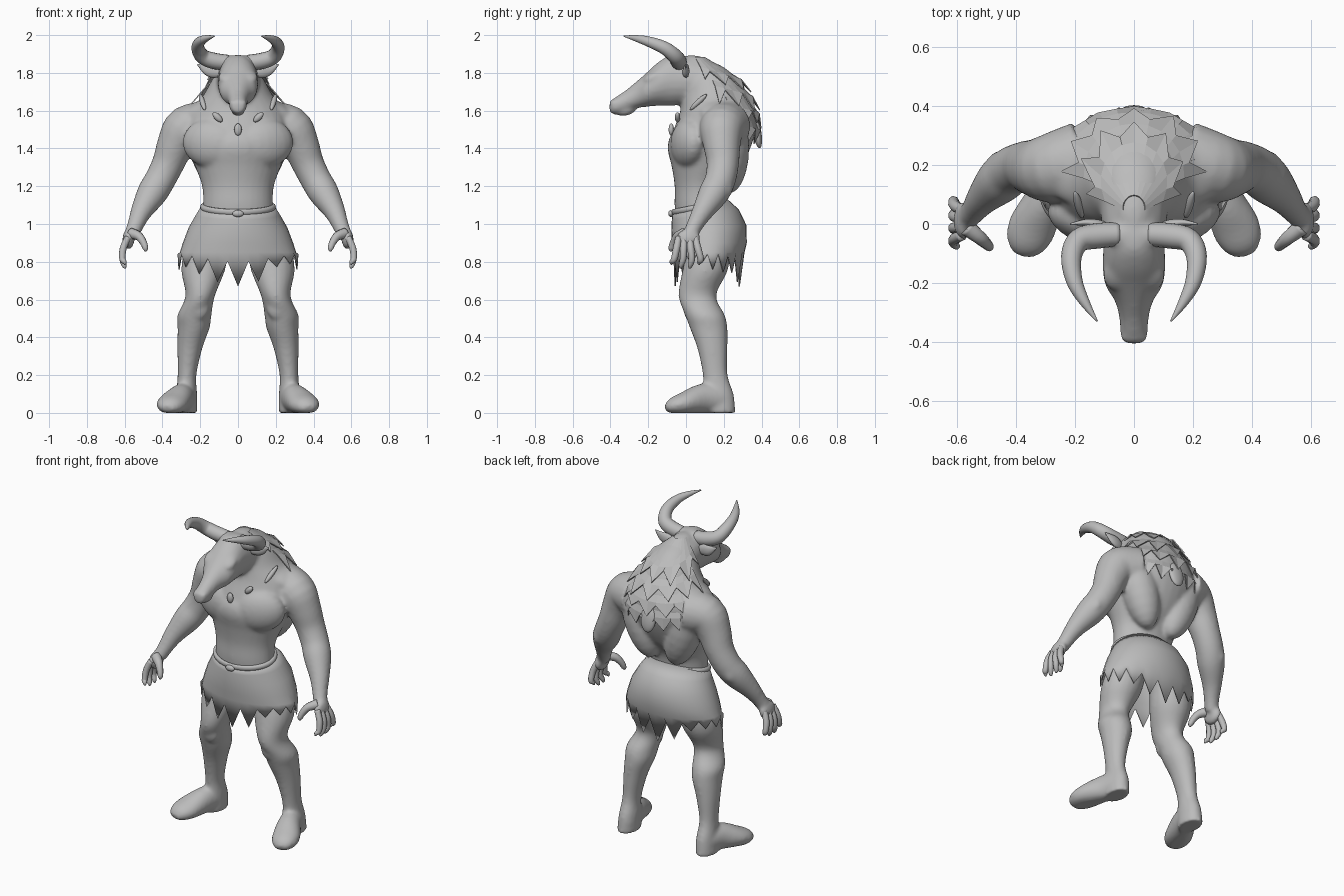
import bpy, bmesh, math, random
from mathutils import Vector, Matrix

random.seed(4)
old = bpy.data.objects.get("Cube")
if old:
    bpy.data.objects.remove(old)

grey = bpy.data.materials.new("plain grey")
grey.use_nodes = True
grey.diffuse_color = (0.5, 0.5, 0.5, 1)
grey.node_tree.nodes["Principled BSDF"].inputs["Base Color"].default_value = (0.5, 0.5, 0.5, 1)

X, Y, Z = Vector((1, 0, 0)), Vector((0, 1, 0)), Vector((0, 0, 1))


def finish(name, bm, smooth=True):
    """Turn a bmesh into a named, coloured object."""
    bmesh.ops.recalc_face_normals(bm, faces=bm.faces)
    mesh = bpy.data.meshes.new(name)
    for face in bm.faces:
        face.smooth = smooth
    bm.to_mesh(mesh)
    bm.free()
    mesh.materials.append(grey)
    obj = bpy.data.objects.new(name, mesh)
    bpy.context.collection.objects.link(obj)
    return obj


def spline(points, steps):
    """Catmull-Rom interpolation through rows of any length."""
    rows = [Vector(p) for p in points]
    rows = [rows[0]] + rows + [rows[-1]]
    out = []
    for a, b, c, d in zip(rows, rows[1:], rows[2:], rows[3:]):
        for s in range(steps):
            t = s / steps
            out.append(b + (c - a) * t / 2 + (a - b * 2.5 + c * 2 - d / 2) * t * t
                       + (b * 1.5 - c * 1.5 + (d - a) / 2) * t ** 3)
    return out + [rows[-1]]


def tube(bm, points, axis=None, ref=X, sides=20, steps=4, mirror=False):
    """Loft ellipses; each row is x, y, z, side radius, other radius (optional)."""
    rows = spline([(*p, p[3]) if len(p) == 4 else p for p in points], steps)
    for sign in ((1, -1) if mirror else (1,)):
        rings = []
        for i, row in enumerate(rows):
            ahead, behind = rows[min(i + 1, len(rows) - 1)], rows[max(i - 1, 0)]
            tangent = axis or Vector((ahead - behind)[:3]).normalized()
            side = (ref - tangent * tangent.dot(ref)).normalized()
            other = tangent.cross(side)
            ring = []
            for k in range(sides):
                t = math.tau * k / sides
                p = Vector(row[:3]) + side * row[3] * math.cos(t) + other * row[4] * math.sin(t)
                ring.append(bm.verts.new((p.x * sign, p.y, max(p.z, 0))))
            rings.append(ring)
        for lower, upper in zip(rings, rings[1:]):
            for k in range(sides):
                n = (k + 1) % sides
                bm.faces.new((lower[k], lower[n], upper[n], upper[k]))
        bm.faces.new(rings[0])
        bm.faces.new(rings[-1])


def blob(bm, centre, radii, tilt=(0, 0, 0), mirror=False):
    """Ellipsoid with optional rotation."""
    for sign in ((1, -1) if mirror else (1,)):
        turn = Matrix.Identity(4)
        for angle, name in zip((tilt[0], tilt[1] * sign, tilt[2] * sign), "XYZ"):
            turn = Matrix.Rotation(angle, 4, name) @ turn
        place = Matrix.Translation((centre[0] * sign, centre[1], centre[2]))
        bmesh.ops.create_uvsphere(bm, u_segments=20, v_segments=12, radius=1,
                                  matrix=place @ turn @ Matrix.Diagonal((*radii, 1)))


# Torso: height, half width, front, back
TORSO = [(1.0, .19, -.05, .2), (1.1, .185, -.06, .2), (1.2, .19, -.06, .22),
         (1.3, .225, -.075, .29), (1.4, .26, -.095, .34), (1.5, .28, -.065, .37),
         (1.6, .25, -.03, .365), (1.68, .185, -.02, .33), (1.76, .14, -.01, .28),
         (1.83, .09, 0, .2), (1.87, .05, 0, .11)]
body = bmesh.new()
tube(body, [(0, (f + b) / 2, z, w, (b - f) / 2) for z, w, f, b in TORSO], axis=Z, sides=32)
# Chest, flanks and shoulder slope
blob(body, (.14, .01, 1.425), (.16, .085, .13), (0, -.15, .3), mirror=True)
blob(body, (0, -.01, 1.405), (.16, .088, .11))
blob(body, (.15, .225, 1.4), (.11, .11, .25), (0, .3, 0), mirror=True)
blob(body, (.17, .18, 1.61), (.15, .12, .055), (0, .4, 0), mirror=True)

# Head and muzzle: depth, height, half width, half height
HEAD = [(.1, 1.74, .12, .13), (0, 1.76, .11, .13), (-.08, 1.76, .105, .135),
        (-.15, 1.74, .107, .115), (-.21, 1.71, .097, .09), (-.26, 1.685, .066, .072),
        (-.32, 1.65, .05, .058), (-.375, 1.625, .047, .046), (-.405, 1.62, .028, .03)]
tube(body, [(0, *row) for row in HEAD], axis=-Y)
blob(body, (.07, -.18, 1.785), (.038, .05, .018), (.6, .25, .3), mirror=True)
blob(body, (.026, -.382, 1.64), (.02, .02, .018), mirror=True)
blob(body, (0, -.32, 1.598), (.036, .055, .026), (.2, 0, 0))
blob(body, (0, -.04, 1.865), (.12, .04, .03))
blob(body, (0, .06, 1.845), (.065, .1, .045), (-.2, 0, 0))

# Arms and palms
tube(body, [(.17, .22, 1.52, .13), (.275, .19, 1.505, .12), (.33, .19, 1.42, .1),
            (.37, .195, 1.32, .086), (.415, .18, 1.23, .082), (.457, .145, 1.16, .08),
            (.51, .09, 1.07, .058), (.54, .05, 1.0, .045), (.565, .02, .94, .04)],
     ref=Y, mirror=True)
blob(body, (.45, .205, 1.2), (.04, .045, .07), (0, -.4, 0), mirror=True)
blob(body, (.58, .012, .92), (.032, .066, .055), mirror=True)

# Legs: thigh, knee, calf, ankle, then feet
tube(body, [(.11, .12, .98, .1, .11), (.165, .12, .86, .118, .115), (.185, .1, .75, .115, .12),
            (.2, .06, .62, .078, .1), (.23, .1, .52, .09, .105), (.235, .12, .45, .085, .1),
            (.255, .14, .34, .066, .08), (.27, .155, .2, .05, .066), (.272, .17, .1, .056, .083),
            (.275, .175, 0, .06, .088)], axis=Z, mirror=True)
blob(body, (.21, .02, .56), (.06, .035, .07), mirror=True)
tube(body, [(.268, .22, .04, .045, .05), (.275, .18, .07, .058, .07), (.3, .09, .075, .068, .08),
            (.345, -.01, .05, .082, .06), (.365, -.07, .035, .068, .045),
            (.375, -.105, .02, .035, .02)], mirror=True)
skin = finish("body", body)
fuse = skin.modifiers.new("fuse", "REMESH")
fuse.mode = "VOXEL"
fuse.voxel_size = 0.01
fuse.use_smooth_shade = True
relax = skin.modifiers.new("relax", "SMOOTH")
relax.factor = 0.5
relax.iterations = 12

# Fingers and thumbs
digits = bmesh.new()
for i in range(4):
    y = .06 - .036 * i
    tip = .755 + .02 * abs(i - 1.5)
    tube(digits, [(.583, y * .8, .93, .018), (.608, y * 1.05, .87, .019),
                  (.612, y * 1.3, .815, .017), (.602, y * 1.35 - .01, tip + .015, .013),
                  (.597, y * 1.35 - .013, tip, .005)],
         ref=Y, sides=10, mirror=True)
tube(digits, [(.567, -.01, .95, .03), (.525, -.045, .935, .024), (.5, -.067, .9, .019),
              (.49, -.078, .87, .015), (.49, -.08, .855, .005)], ref=Y, sides=10, mirror=True)
finish("fingers", digits)

# Horns and ears
horns = bmesh.new()
tube(horns, [(.05, -.035, 1.855, .04), (.12, -.04, 1.862, .043), (.185, -.055, 1.885, .04),
             (.212, -.11, 1.93, .035), (.203, -.19, 1.963, .028), (.17, -.26, 1.982, .018),
             (.125, -.33, 1.995, .003)], ref=Z, sides=16, mirror=True)
finish("horns", horns)
ears = bmesh.new()
tube(ears, [(.08, -.01, 1.8, .018, .012), (.125, 0, 1.808, .035, .016),
            (.165, .005, 1.82, .03, .012), (.215, 0, 1.845, .003, .003)],
     ref=Z, sides=10, mirror=True)
finish("ears", ears)


def ragged_sheet(bm, rows, closed):
    """Skin rows of points, closing the loop when it runs all the way round."""
    grid = [[bm.verts.new(p) for p in row] for row in rows]
    count = len(grid[0])
    for upper, lower in zip(grid, grid[1:]):
        for k in range(count if closed else count - 1):
            n = (k + 1) % count
            bm.faces.new((upper[k], lower[k], lower[n], upper[n]))


# Torn kilt: height, half width, front, back; the last row is ragged
KILT = [(1.1, .19, -.07, .21), (1.05, .222, -.075, .28), (.98, .262, -.078, .32),
        (.9, .292, -.075, .322), (.85, .308, -.068, .31), (.8, .32, -.06, .285)]
columns = 36
rows = []
for level, (z, w, f, b) in enumerate(KILT):
    row = []
    for k in range(columns):
        t = math.tau * k / columns
        height = z + .04 * math.sin(t) * max(0, 1 - level / 3)
        if level == len(KILT) - 1:
            fall = .08 * math.sin(t) ** 4
            height += .04 - fall * .5 if k % 2 == 0 else random.uniform(-.055, .005) - fall
        row.append((w * math.cos(t), (f + b) / 2 + (b - f) / 2 * math.sin(t), height))
    rows.append(row)
cloth = bmesh.new()
ragged_sheet(cloth, rows, True)
kilt = finish("torn_kilt", cloth)
kilt.modifiers.new("thickness", "SOLIDIFY").thickness = 0.006

# Belt with a small knot
bpy.ops.mesh.primitive_torus_add(major_radius=1, minor_radius=.085, major_segments=40,
                                 minor_segments=10, location=(0, .072, 1.09),
                                 rotation=(.2, 0, 0))
belt = bpy.context.object
belt.name = "belt"
belt.scale = (.185, .14, .2)
belt.data.materials.append(grey)
bpy.ops.object.shade_smooth()
knot = bmesh.new()
blob(knot, (0, -.08, 1.055), (.03, .014, .018))
finish("belt_knot", knot)


def torso_at(z):
    """Half width, middle and half depth of the torso at a height."""
    for (z0, *a), (z1, *b) in zip(TORSO, TORSO[1:]):
        if z <= z1:
            w, f, k = Vector(a).lerp(Vector(b), (z - z0) / (z1 - z0))
            return w, (f + k) / 2, (k - f) / 2
    return .05, .055, .055


# Mane: overlapping layers of long locks down the nape and back
mane = bmesh.new()
for layer in range(4):
    top = 1.885 - .09 * layer
    spread = 1.75 - .25 * layer
    rows = []
    for drop, lift in ((0, -.012), (.06, .014), (.13, .03)):
        row = []
        for k in range(-6, 7):
            t = spread * k / 6
            z = top - drop - (.05 * math.cos(t) if drop else 0)
            if drop > .1:
                z += .06 if k % 2 else random.uniform(-.03, .01)
            w, mid, deep = torso_at(z)
            row.append(((w + lift) * math.sin(t), mid + (deep + lift) * math.cos(t), z))
        rows.append(row)
    ragged_sheet(mane, rows, False)
hair = finish("mane", mane, smooth=False)
hair.modifiers.new("thickness", "SOLIDIFY").thickness = 0.006
tuft = bmesh.new()
blob(tuft, (0, .378, 1.48), (.05, .022, .08), (.15, 0, 0))
finish("mane_tuft", tuft)

# Necklace of long beads
beads = bmesh.new()
blob(beads, (0, -.078, 1.5), (.02, .014, .032))
blob(beads, (.108, -.045, 1.565), (.017, .014, .034), (0, .8, 0), mirror=True)
blob(beads, (.188, .065, 1.645), (.014, .014, .062), (-.8, .3, 0), mirror=True)
finish("necklace_beads", beads)
